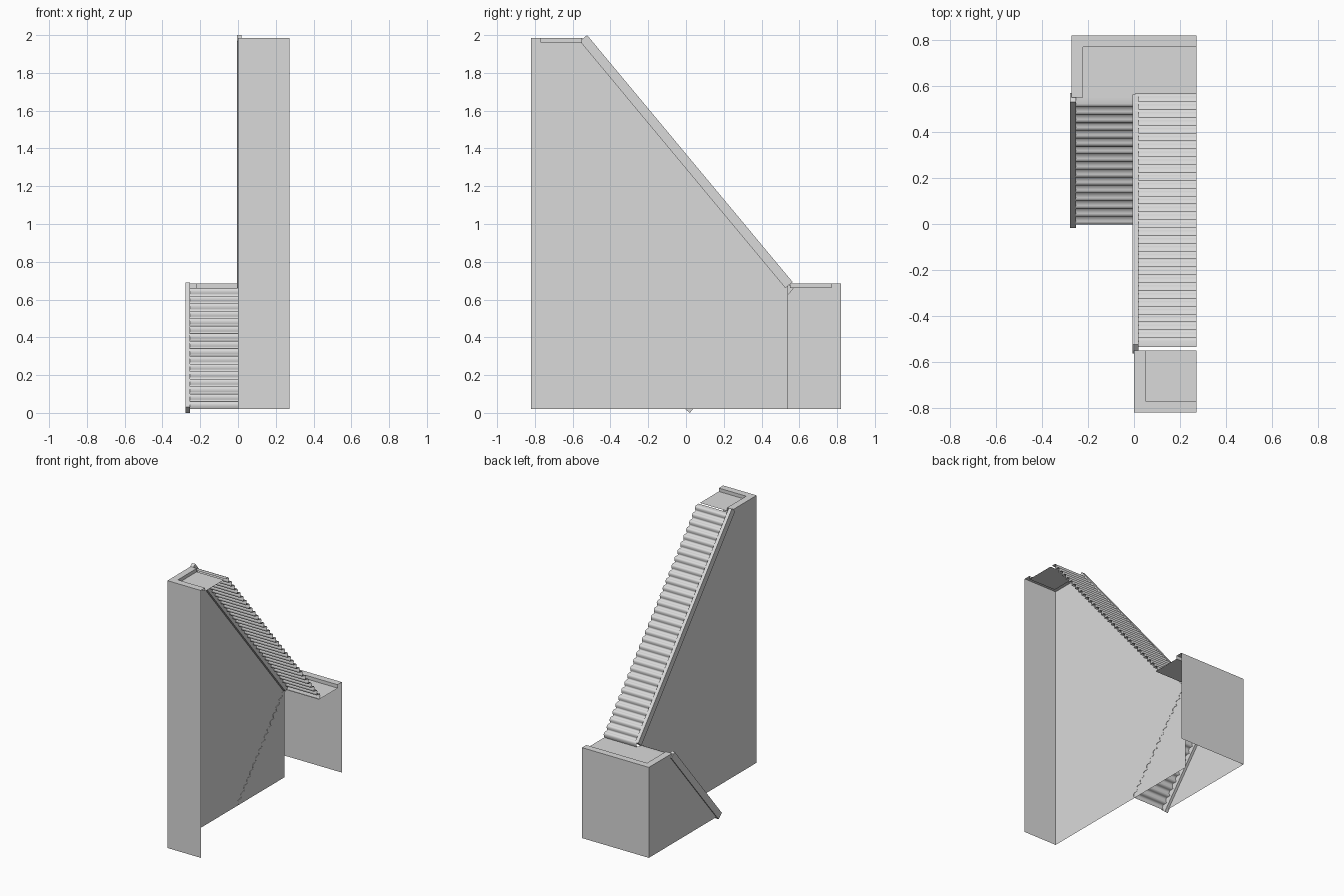
import bpy
import bmesh
from mathutils import Vector

cube = bpy.data.objects.get("Cube")
if cube:
    bpy.data.objects.remove(cube, do_unlink=True)

grey = bpy.data.materials.new("plain_grey")
grey.use_nodes = True
COLOUR = (0.7, 0.7, 0.7, 1)
grey.diffuse_color = COLOUR
grey.node_tree.nodes["Principled BSDF"].inputs["Base Color"].default_value = COLOUR

BASE, LANDING, TOP = 0.02, 0.685, 1.985   # heights
HALF, BACK, EDGE = 0.272, 0.82, 0.55      # plan sizes
RIM, DEPTH = 0.05, 0.025                  # raised platform borders


def make(name, faces, smooth=False):
    """Object from a list of corner lists, with shared corners welded."""
    bm = bmesh.new()
    for corners in faces:
        bm.faces.new([bm.verts.new(c) for c in corners])
    bmesh.ops.remove_doubles(bm, verts=bm.verts, dist=0.0001)
    for face in bm.faces:
        face.smooth = smooth
    mesh = bpy.data.meshes.new(name)
    bm.to_mesh(mesh)
    bm.free()
    mesh.materials.append(grey)
    obj = bpy.data.objects.new(name, mesh)
    bpy.context.collection.objects.link(obj)
    return obj


def strip(profile, x0, x1):
    """Sweep a (y, z) profile across x."""
    return [[(x0, *a), (x1, *a), (x1, *b), (x0, *b)]
            for a, b in zip(profile, profile[1:])]


def side_wall(name, x, outline):
    make(name, [[(x, y, z) for y, z in outline]])


def platform(name, x0, side, z):
    """Sunken floor with a raised border along the outer end and the -x side."""
    outer, inner, start = side * BACK, side * (BACK - RIM), side * EDGE
    low, xi = z - DEPTH, x0 + RIM
    faces = strip([(outer, z), (inner, z), (inner, low), (start, low)], xi, HALF)
    faces.append([(x0, outer, z), (xi, outer, z), (xi, start, z), (x0, start, z)])
    faces.append([(xi, inner, z), (xi, start, z), (xi, start, low), (xi, inner, low)])
    if side < 0:
        faces = [f[::-1] for f in faces]
    make(name, [f[::-1] for f in faces])


def flight(name, x0, x1, start, end, count):
    """Stair sheet with softly rounded step noses."""
    run, rise = (end[0] - start[0]) / count, (end[1] - start[1]) / count
    step = [(0, 0), (-0.15, 0.3), (-0.22, 0.65), (-0.1, 0.92), (0.2, 1)]
    profile = [(start[0] + (i + u) * run, start[1] + (i + v) * rise)
               for i in range(count) for u, v in step]
    profile.append(end)
    if run < 0:
        x0, x1 = x1, x0
    make(name, strip(profile, x0, x1), smooth=True)


def rail(name, x0, x1, low, high):
    """Square-ended sloping board centred on the line from low to high."""
    a, b = Vector(low), Vector(high)
    d = (b - a).normalized()
    n = Vector((-d.y, d.x)) * 0.025
    ring = [a - n, b - n, b + n, a + n]
    faces = strip([tuple(p) for p in ring + ring[:1]], x0, x1)
    faces += [[(x, p.x, p.y) for p in ring] for x in (x0, x1)]
    obj = make(name, faces)
    bm = bmesh.new()
    bm.from_mesh(obj.data)
    bmesh.ops.recalc_face_normals(bm, faces=bm.faces)
    bm.to_mesh(obj.data)
    bm.free()


# Thin walls
side_wall("middle_wall", 0, [(-BACK, BASE), (-BACK, TOP), (-EDGE, TOP),
                             (0.54, 0.67), (0.54, BASE)])
side_wall("lower_side_wall", -HALF, [(0.01, BASE), (EDGE, LANDING),
                                     (BACK, LANDING), (BACK, BASE)])
make("front_wall", strip([(-BACK, BASE), (-BACK, TOP)], 0, HALF))
make("back_wall", strip([(BACK, LANDING), (BACK, BASE)], -HALF, HALF))

# Platforms
platform("landing", -HALF, 1, LANDING)
platform("top_platform", 0, -1, TOP)

# Stair flights
flight("lower_stairs", -0.255, 0.002, (0.005, BASE), (EDGE, LANDING - DEPTH), 16)
flight("upper_stairs", 0.005, HALF, (0.56, LANDING - DEPTH), (-0.535, TOP - DEPTH), 32)

# Sloping side rails
rail("lower_rail", -0.279, -0.253, (0.001, 0.016), (0.55, 0.675))
rail("upper_rail", -0.006, 0.019, (0.545, 0.677), (-0.543, 1.984))
